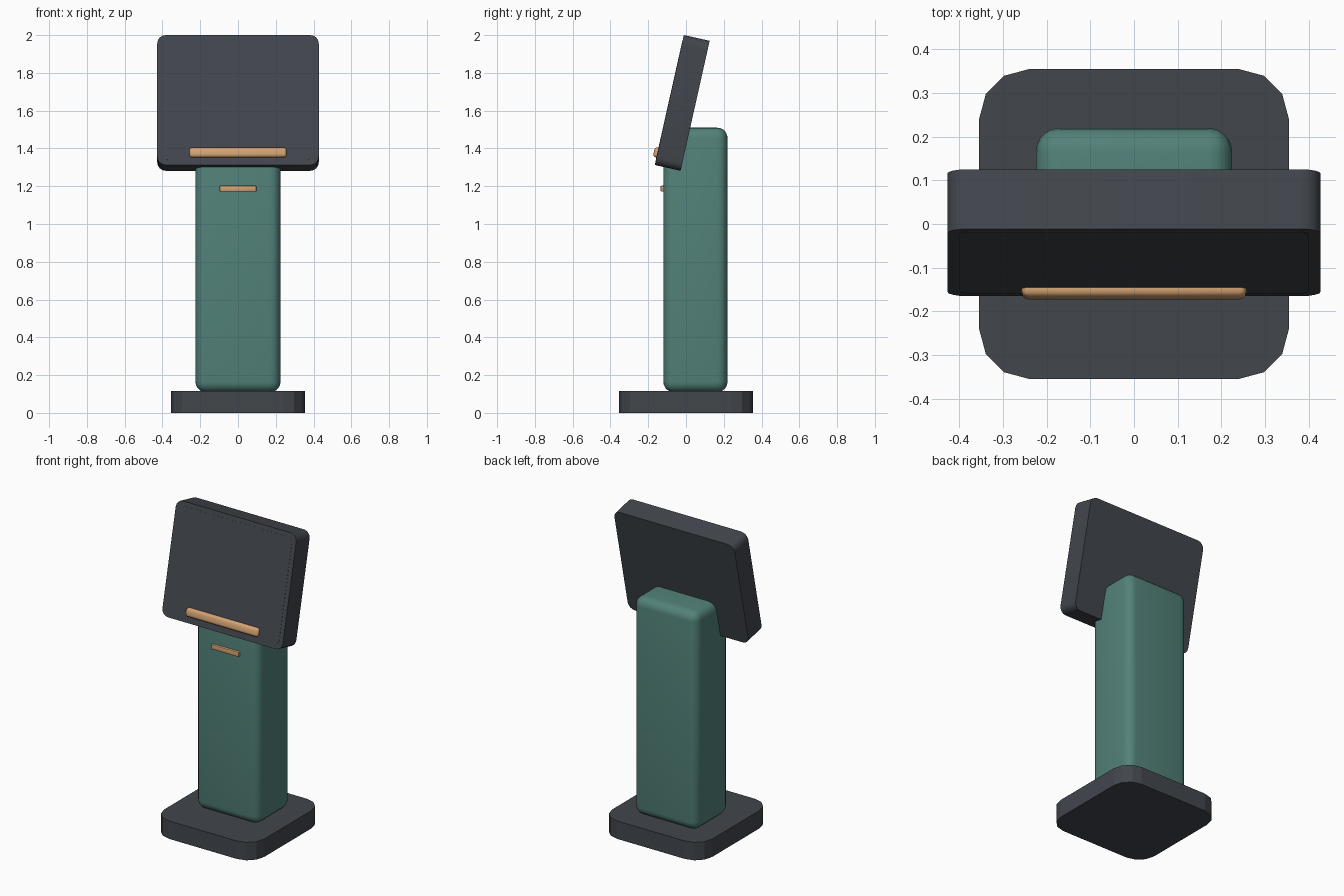
import bpy, bmesh, math
from mathutils import Vector, Matrix

cube = bpy.data.objects.get("Cube")
if cube:
    bpy.data.objects.remove(cube, do_unlink=True)


def material(name, rgb):
    mat = bpy.data.materials.new(name)
    mat.use_nodes = True
    mat.diffuse_color = (*rgb, 1)
    mat.node_tree.nodes["Principled BSDF"].inputs["Base Color"].default_value = (*rgb, 1)
    return mat


charcoal = material("charcoal", (0.054, 0.061, 0.073))
teal = material("teal", (0.085, 0.220, 0.192))
brass = material("brass", (0.658, 0.366, 0.171))


def rounded_box(name, size, location, mat, radius, segments, along=None, tilt=0, smooth=True):
    """Box with rounded edges: all of them, or only those parallel to one axis."""
    bm = bmesh.new()
    bmesh.ops.create_cube(bm, size=1)
    bmesh.ops.scale(bm, vec=size, verts=bm.verts)
    edges = [e for e in bm.edges if along is None
             or abs((e.verts[0].co - e.verts[1].co).normalized()[along]) > 0.9]
    bmesh.ops.bevel(bm, geom=edges, offset=radius, segments=segments,
                    profile=0.5, affect='EDGES')
    mesh = bpy.data.meshes.new(name)
    bm.to_mesh(mesh)
    bm.free()
    mesh.materials.append(mat)
    obj = bpy.data.objects.new(name, mesh)
    bpy.context.collection.objects.link(obj)
    obj.location = location
    obj.rotation_euler.x = tilt
    if smooth:
        bpy.ops.object.select_all(action='DESELECT')
        obj.select_set(True)
        bpy.context.view_layer.objects.active = obj
        bpy.ops.object.shade_smooth_by_angle(angle=math.radians(35))
    return obj


X, Y, Z = 0, 1, 2

# Foot and column
rounded_box("base", (0.71, 0.71, 0.115), (0, 0, 0.0575), charcoal, 0.115, 3, Z, smooth=False)
rounded_box("column", (0.45, 0.34, 1.40), (0, 0.05, 1.81 / 2 - 0.095), teal, 0.055, 5)

# Tilted display head
TILT = -0.22
head_centre = Vector((0, -0.02, 1.641))
head_size = Vector((0.855, 0.14, 0.705))
rounded_box("display_head", head_size, head_centre, charcoal, 0.045, 4, Y, TILT)


def on_head(x, y, z):
    return head_centre + Matrix.Rotation(TILT, 3, 'X') @ Vector((x, y, z))


# Screen plate just proud of the head
front = -head_size.y / 2
rounded_box("screen", (0.80, 0.006, 0.65), on_head(0, front + 0.002, 0),
            charcoal, 0.03, 4, Y, TILT)

# Brass trims on the head's lower lip and on the column
rounded_box("head_trim", (0.515, 0.04, 0.055), on_head(0, front, -0.285),
            brass, 0.016, 3, tilt=TILT)
rounded_box("column_trim", (0.195, 0.03, 0.032), (0, -0.12, 1.187), brass, 0.006, 2)
